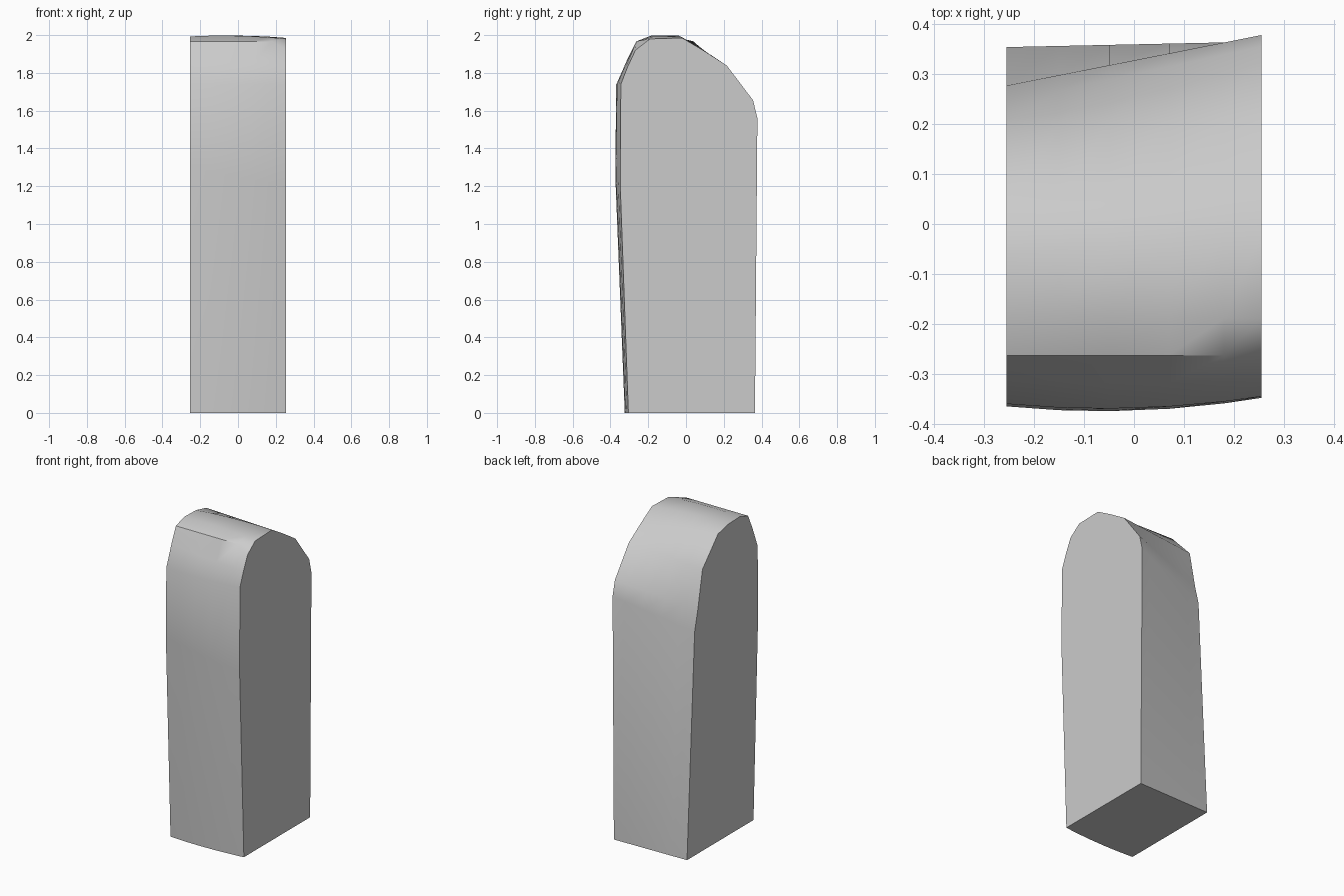
import bpy
import bmesh
import math

old = bpy.data.objects.get("Cube")
if old:
    bpy.data.objects.remove(old, do_unlink=True)

# Stone material
stone = bpy.data.materials.new("light_grey_stone")
stone.use_nodes = True
grey = (0.6, 0.6, 0.6, 1)
stone.diffuse_color = grey
shader = next(n for n in stone.node_tree.nodes if n.type == "BSDF_PRINCIPLED")
shader.inputs["Base Color"].default_value = grey
shader.inputs["Roughness"].default_value = 0.8

# Side outlines (y, z), from the front foot over the crown to the back foot
HALF = 0.255
LEAN_SIDE = [(-.318, 0), (-.365, 1.3), (-.36, 1.737), (-.308, 1.87),
             (-.264, 1.967), (-.18, 1.993), (-.06, 1.99), (.04, 1.967),
             (.198, 1.8), (.245, 1.56), (.277, 1.43), (.354, 0)]
FULL_SIDE = [(-.305, 0), (-.348, 1.2), (-.345, 1.74), (-.31, 1.83),
             (-.268, 1.92), (-.19, 1.98), (-.02, 1.985), (.09, 1.92),
             (.215, 1.84), (.355, 1.655), (.378, 1.56), (.365, 0)]
FRONT_BULGE = [.012, .017, .016, .01]
BROW = 4


def section(x):
    """Blend the two side outlines, swelling the front and the crown."""
    t = (x + HALF) / (2 * HALF)
    swell = 1 - (x / HALF) ** 2
    points = []
    for k, (a, b) in enumerate(zip(LEAN_SIDE, FULL_SIDE)):
        y = a[0] + (b[0] - a[0]) * t
        z = a[1] + (b[1] - a[1]) * t
        if k < BROW:
            y -= FRONT_BULGE[k] * swell
        elif k == BROW and x < HALF:
            # The brow stays level until the chipped corner
            y, z = -.263, LEAN_SIDE[BROW][1]
        elif k in (5, 6):
            z += .01 * swell
        points.append((x, y, z))
    return points


# Loft the slab across its width
bm = bmesh.new()
rings = [[bm.verts.new(p) for p in section(x)]
         for x in (-HALF, -.15, -.05, .07, .18, HALF)]
count = len(LEAN_SIDE)
for a, b in zip(rings, rings[1:]):
    for i in range(count - 1):
        bm.faces.new((a[i], b[i], b[i + 1], a[i + 1]))

# Flat sides and base
bm.faces.new(rings[0])
bm.faces.new(rings[-1])
bm.faces.new([r[0] for r in rings] + [r[-1] for r in reversed(rings)])
bmesh.ops.recalc_face_normals(bm, faces=bm.faces[:])

mesh = bpy.data.meshes.new("stone_slab")
bm.to_mesh(mesh)
bm.free()
mesh.materials.append(stone)
slab = bpy.data.objects.new("stone_slab", mesh)
bpy.context.collection.objects.link(slab)

# Smooth the worn faces, keep the outer edges crisp
bpy.ops.object.select_all(action="DESELECT")
slab.select_set(True)
bpy.context.view_layer.objects.active = slab
bpy.ops.object.shade_smooth_by_angle(angle=math.radians(40))
